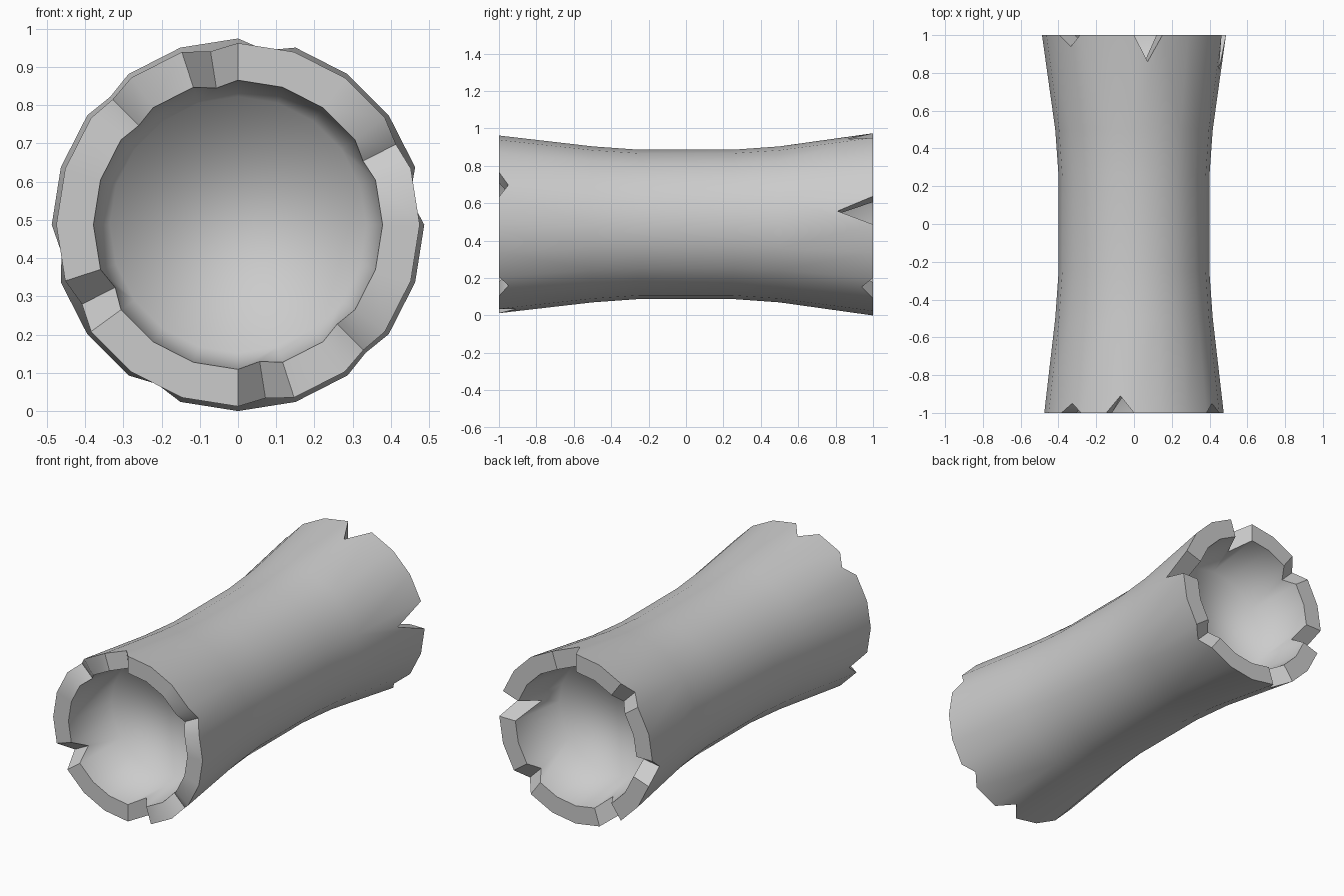
import bpy, bmesh
from math import sin, cos, tau, radians
from mathutils import Vector

if "Cube" in bpy.data.objects:
    bpy.data.objects.remove(bpy.data.objects["Cube"])

SIDES, CZ = 20, 0.487
bm = bmesh.new()


def ring(radius, y):
    return [bm.verts.new((radius * cos(tau * i / SIDES), y, CZ + radius * sin(tau * i / SIDES)))
            for i in range(SIDES)]


def band(a, b, valleys=None):
    """Wall from ring a to ring b; a valley vertex cuts a V into the b edge."""
    for i in range(SIDES):
        j = (i + 1) % SIDES
        mid = [valleys[i]] if valleys and i in valleys else []
        bm.faces.new([a[i], a[j], b[j]] + mid + [b[i]])


def cut_points(a, b, notches):
    """Valley vertices lying on the wall between ring a and rim b."""
    out = {}
    for i, depth in notches.items():
        j = (i + 1) % SIDES
        top, low = (b[i].co + b[j].co) / 2, (a[i].co + a[j].co) / 2
        out[i] = bm.verts.new(top.lerp(low, depth / abs(top.y - low.y)))
    return out


def log_end(side, r_out, r_in, wall, notches):
    """Flared end with a notched rim, a hollow and a floor inside the hollow."""
    rim_out, rim_in = ring(r_out, side), ring(r_in, side)
    floor = ring(0.335, side * 0.67)
    v_out = cut_points(wall, rim_out, notches)
    v_in = cut_points(floor, rim_in, notches)
    band(wall, rim_out, v_out)
    band(floor, rim_in, v_in)
    for i in range(SIDES):
        j = (i + 1) % SIDES
        if i in notches:
            bm.faces.new((rim_out[i], v_out[i], v_in[i], rim_in[i]))
            bm.faces.new((v_out[i], rim_out[j], rim_in[j], v_in[i]))
        else:
            bm.faces.new((rim_out[i], rim_out[j], rim_in[j], rim_in[i]))
    return bm.faces.new(floor)


# Waisted outer wall
walls = [ring(r, y) for r, y in ((0.417, -0.5), (0.399, -0.25), (0.399, 0.25), (0.417, 0.5))]
for a, b in zip(walls, walls[1:]):
    band(a, b)

# Notched ends: side index -> notch depth
floors = [
    log_end(-1, 0.475, 0.378, walls[0], {1: .05, 5: .09, 7: .05, 11: .1, 15: .09, 17: .05}),
    log_end(1, 0.487, 0.385, walls[-1], {0: .19, 4: .14, 7: .06, 10: .1, 13: .1, 17: .06}),
]

# Smooth walls with hard rims
bmesh.ops.recalc_face_normals(bm, faces=bm.faces)
floor_edges = {e for f in floors for e in f.edges}
for f in bm.faces:
    f.smooth = True
for e in bm.edges:
    e.smooth = e in floor_edges or e.calc_face_angle(0) < radians(40)

mesh = bpy.data.meshes.new("hollow_log")
bm.to_mesh(mesh)
bm.free()
bpy.context.collection.objects.link(bpy.data.objects.new("hollow_log", mesh))
